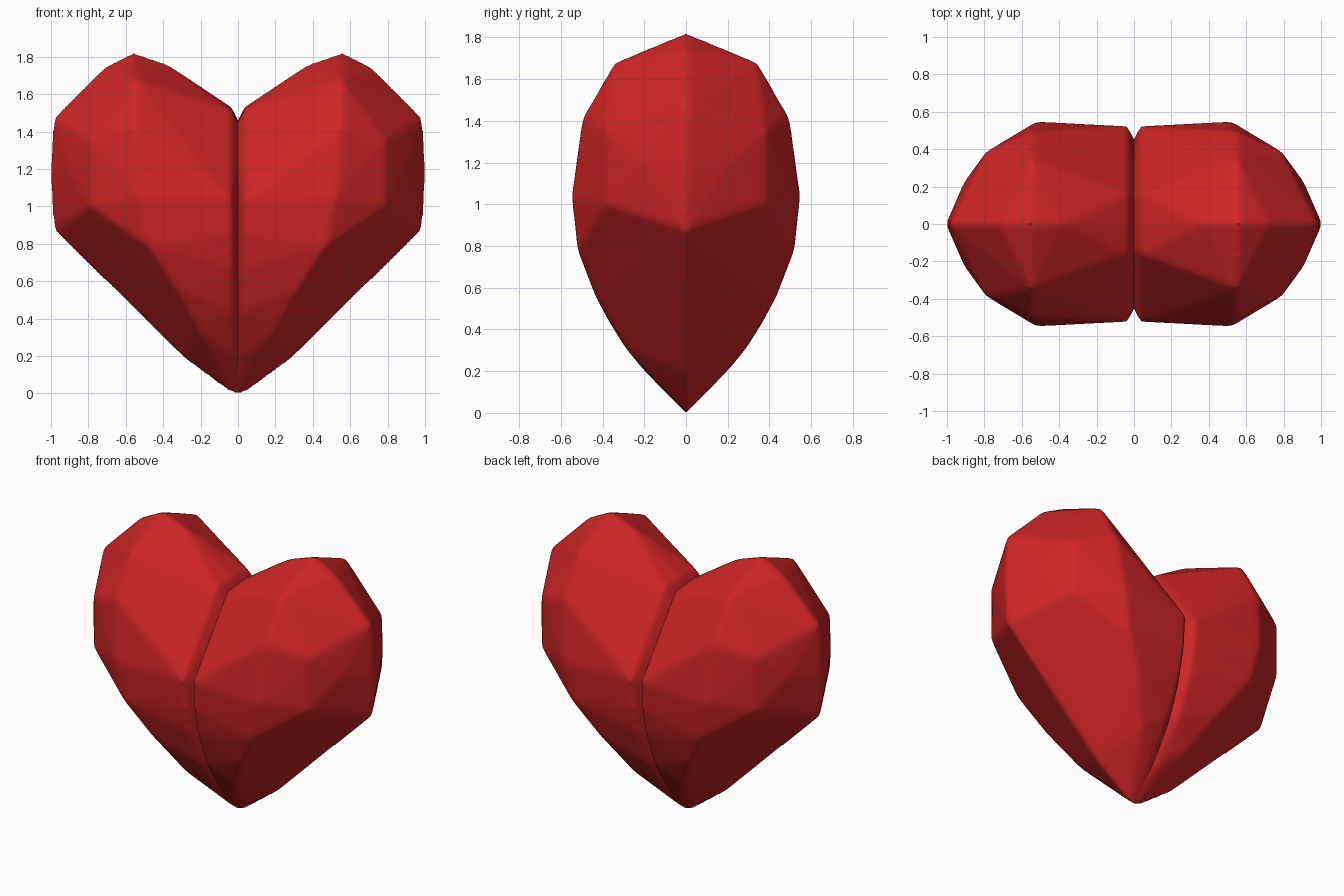
import bpy, bmesh

if "Cube" in bpy.data.objects:
    bpy.data.objects.remove(bpy.data.objects["Cube"])

# Colour
red = bpy.data.materials.new("heart red")
red.diffuse_color = (0.62, 0.018, 0.019, 1.0)
red.use_nodes = True
red.node_tree.nodes["Principled BSDF"].inputs["Base Color"].default_value = red.diffuse_color

# Side profile (y, z) of the seam between the two lobes
seam = [(0, 0), (0.2, 0.2), (0.37, 0.44), (0.47, 0.68), (0.51, 0.86),
        (0.523, 1.04), (0.16, 1.515), (0, 1.53)]

# Corner points (x, y, z) of one lobe, front-back symmetric
corners = [
    # outline seen from the front
    (0.3, 0, 0.195), (0.985, 0, 0.875), (1.006, 0, 1.18), (0.985, 0, 1.475),
    (0.72, 0, 1.74), (0.56, 0, 1.822), (0.38, 0, 1.76),
    # faceted belly of the lobe
    (0.55, 0.345, 1.68), (0.55, 0.495, 1.42), (0.52, 0.548, 1.04),
    (0.47, 0.52, 0.78), (0.33, 0.435, 0.56), (0.19, 0.29, 0.31),
    # outer cheek
    (0.79, 0.385, 1.35), (0.79, 0.385, 1.0), (0.91, 0.22, 1.2),
]

# Collect points; the inner seam ring is inset so the halves meet in a groove
half = corners[:]
half += [(0.035, y, z) for y, z in seam]
half += [(-0.035, y * 0.74, z * 0.91) for y, z in seam]
points = set()
for x, y, z in half:
    points.update({(x, y, z), (x, -y, z)})

# One faceted lobe as a convex solid
bm = bmesh.new()
for p in sorted(points):
    bm.verts.new(p)
hull = bmesh.ops.convex_hull(bm, input=bm.verts[:])
loose = [v for v in bm.verts if not v.link_faces]
bmesh.ops.delete(bm, geom=loose, context='VERTS')
bmesh.ops.recalc_face_normals(bm, faces=bm.faces[:])
mesh = bpy.data.meshes.new("heart")
bm.to_mesh(mesh)
bm.free()
mesh.materials.append(red)
heart = bpy.data.objects.new("heart", mesh)
bpy.context.collection.objects.link(heart)

# Soften the facets, then mirror the lobe across the seam
remesh = heart.modifiers.new("even mesh", 'REMESH')
remesh.mode = 'VOXEL'
remesh.voxel_size = 0.018
remesh.use_smooth_shade = True
soften = heart.modifiers.new("soften", 'SMOOTH')
soften.factor = 0.5
soften.iterations = 7
mirror = heart.modifiers.new("other lobe", 'MIRROR')
mirror.use_axis = (True, False, False)
mirror.use_bisect_axis = (True, False, False)
mirror.use_clip = True
mirror.merge_threshold = 0.002

# Smooth shading with a crisp groove
bpy.context.view_layer.objects.active = heart
heart.select_set(True)
bpy.ops.object.convert(target='MESH')
bpy.ops.object.shade_smooth_by_angle(angle=0.7)
